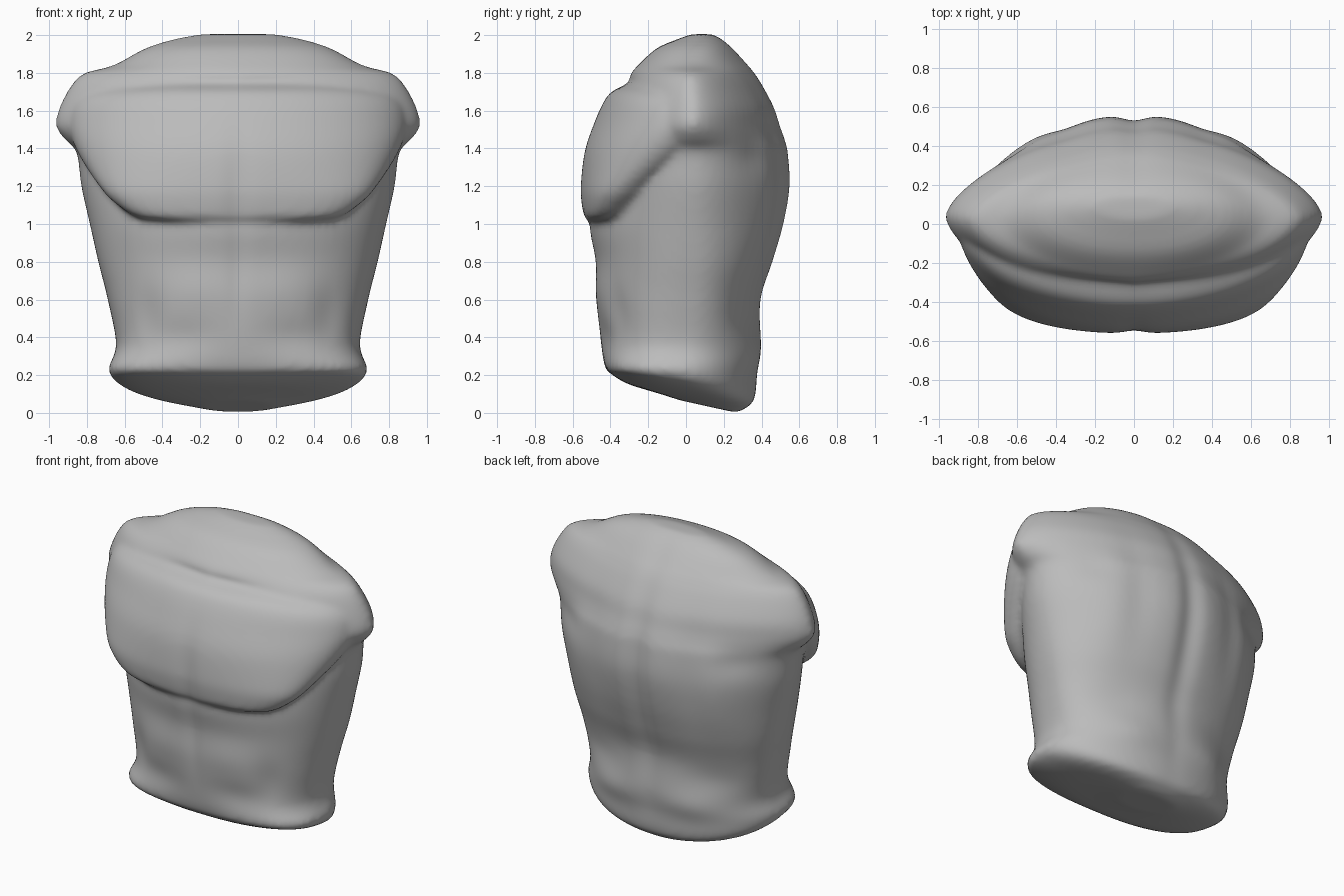
import bpy, bmesh, math
from math import cos, sin, pi, exp, radians

cube = bpy.data.objects.get("Cube")
if cube:
    bpy.data.objects.remove(cube, do_unlink=True)

SIDES, STEPS = 72, 5


def power(v, p):
    return math.copysign(abs(v) ** p, v)


def smooth_rows(rows):
    """Catmull-Rom interpolation between section rows."""
    out = []
    for i in range(len(rows) - 1):
        a, b, c, d = (rows[min(max(i + k, 0), len(rows) - 1)] for k in (-1, 0, 1, 2))
        for s in range(STEPS):
            t = s / STEPS
            out.append([q + t / 2 * (r - p + t * (2 * p - 5 * q + 4 * r - w + t * (3 * (q - r) + w - p)))
                        for p, q, r, w in zip(a, b, c, d)])
    return out + [list(rows[-1])]


def loft(bm, rows, tilts=()):
    """Rows: height, half width, front y, widest y, back y, front and back roundness."""
    tilts = list(tilts) + [0] * (len(rows) - len(tilts))
    rings = []
    for z, hw, yf, ym, yb, nf, nb, tilt in smooth_rows([(*r, t) for r, t in zip(rows, tilts)]):
        ring = []
        for k in range(SIDES):
            a = 2 * pi * k / SIDES
            n, depth = (nb, yb - ym) if sin(a) > 0 else (nf, ym - yf)
            x = hw * power(cos(a), 2 / n)
            y = ym + depth * power(sin(a), 2 / n)
            ring.append(bm.verts.new((x, y, z + tilt * y)))
        rings.append(ring)
    for lo, hi in zip(rings, rings[1:]):
        for k in range(SIDES):
            j = (k + 1) % SIDES
            bm.faces.new((lo[k], lo[j], hi[j], hi[k]))
    bm.faces.new(rings[0][::-1])
    bm.faces.new(rings[-1])


bm = bmesh.new()
# Trunk from the slanted underside, over hips and shoulder stumps, to the nape
loft(bm, [
    (0.06, 0.18, -0.04, 0.12, 0.27, 2, 2),
    (0.10, 0.46, -0.29, 0.06, 0.345, 2.3, 2.3),
    (0.155, 0.63, -0.41, -0.02, 0.37, 2.8, 2.2),
    (0.23, 0.685, -0.43, -0.04, 0.38, 2.8, 2.1),
    (0.36, 0.645, -0.45, 0, 0.40, 2.5, 2.1),
    (0.60, 0.69, -0.475, 0.03, 0.40, 2.3, 2.1),
    (0.80, 0.74, -0.48, 0.05, 0.465, 2.2, 2),
    (1.00, 0.785, -0.515, 0.05, 0.525, 2, 1.9),
    (1.20, 0.83, -0.47, 0.06, 0.56, 2, 1.8),
    (1.38, 0.855, -0.42, 0.06, 0.55, 2, 1.75),
    (1.45, 0.92, -0.41, 0.05, 0.535, 1.8, 1.6),
    (1.52, 0.965, -0.40, 0.04, 0.51, 1.7, 1.55),
    (1.62, 0.945, -0.38, 0.04, 0.475, 1.7, 1.6),
    (1.74, 0.88, -0.335, 0.03, 0.41, 1.7, 1.6),
    (1.80, 0.81, -0.29, 0.03, 0.37, 1.7, 1.6),
    (1.84, 0.66, -0.255, 0.04, 0.335, 1.9, 1.8),
    (1.93, 0.49, -0.155, 0.06, 0.25, 2.1, 2),
    (1.98, 0.33, -0.04, 0.08, 0.19, 2, 2),
    (2.005, 0.19, 0.03, 0.09, 0.14, 2, 2)],
    (-0.22, -0.16, -0.15, -0.04))
# Chest overhanging the belly
loft(bm, [
    (1.015, 0.40, -0.515, -0.41, -0.20, 2.6, 2),
    (1.04, 0.54, -0.54, -0.39, -0.15, 2.5, 2),
    (1.11, 0.65, -0.555, -0.36, -0.10, 2.3, 2),
    (1.20, 0.735, -0.56, -0.30, 0, 2.2, 2),
    (1.38, 0.85, -0.54, -0.12, 0.15, 2.1, 2),
    (1.53, 0.90, -0.49, -0.02, 0.20, 2, 2),
    (1.65, 0.87, -0.435, 0, 0.20, 2, 2),
    (1.71, 0.77, -0.385, 0, 0.18, 2, 2),
    (1.75, 0.58, -0.31, 0, 0.15, 2, 2)])

mesh = bpy.data.meshes.new("torso")
bm.to_mesh(mesh)
bm.free()
torso = bpy.data.objects.new("torso", mesh)
bpy.context.collection.objects.link(torso)

# Fuse the parts into one soft skin
fuse = torso.modifiers.new("fuse", 'REMESH')
fuse.mode = 'VOXEL'
fuse.voxel_size = 0.02
relax = torso.modifiers.new("relax", 'SMOOTH')
relax.factor, relax.iterations = 0.5, 7
graph = bpy.context.evaluated_depsgraph_get()
skin = bpy.data.meshes.new_from_object(torso.evaluated_get(graph))
torso.modifiers.clear()
torso.data = skin
bpy.data.meshes.remove(mesh)

# Muscle forms: centre, spread and push along y, mirrored in x
FRONT = [
    ((0, 1.15), (0.07, 0.30), 0.014),      # breast cleft
    ((0, 0.75), (0.05, 0.25), 0.008),      # belly midline
    ((0.30, 0.40), (0.18, 0.09), 0.014),   # lower belly dip
    ((0.25, 0.66), (0.18, 0.12), -0.008),  # belly muscle
    ((0.48, 0.52), (0.08, 0.14), 0.018),   # flank furrow
    ((0.10, 1.75), (0.28, 0.035), 0.025),  # collar hollow
]
BACK = [
    ((0, 1.15), (0.08, 0.65), -0.03),      # spine groove
    ((0.36, 1.25), (0.10, 0.35), -0.012),  # blade edge
    ((0.52, 1.05), (0.14, 0.30), 0.012),   # broad back muscle
    ((0.30, 0.30), (0.18, 0.09), 0.015),   # loin swelling
    ((0.42, 0.50), (0.18, 0.10), -0.012),  # loin dip
    ((0.62, 1.36), (0.12, 0.09), -0.015),  # hollow under the shoulder
]
for v in skin.vertices:
    x, y, z = abs(v.co.x), v.co.y, v.co.z
    fade = min(1, abs(y) / 0.25)
    for (cx, cz), (sx, sz), push in (FRONT if y < 0 else BACK):
        v.co.y += push * fade * exp(-((x - cx) / sx) ** 2 - ((z - cz) / sz) ** 2)

clay = bpy.data.materials.new("grey clay")
clay.use_nodes = True
clay.diffuse_color = (0.5, 0.5, 0.5, 1)
clay.node_tree.nodes["Principled BSDF"].inputs["Base Color"].default_value = (0.5, 0.5, 0.5, 1)
skin.materials.clear()
skin.materials.append(clay)

bpy.context.view_layer.objects.active = torso
torso.select_set(True)
bpy.ops.object.shade_smooth_by_angle(angle=radians(50))
